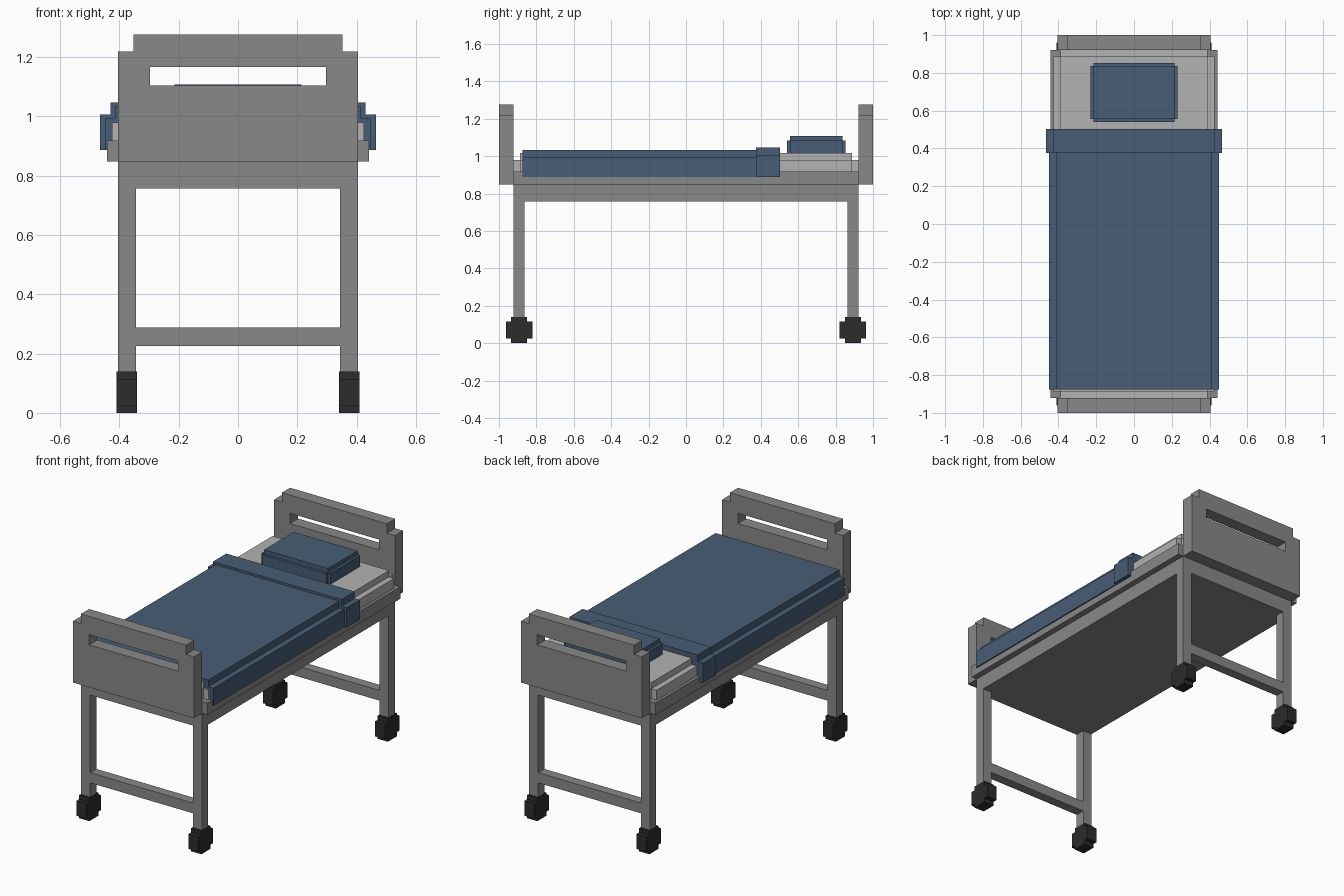
import bpy, bmesh

if "Cube" in bpy.data.objects:
    bpy.data.objects.remove(bpy.data.objects["Cube"])


def material(name, r, g, b):
    m = bpy.data.materials.new(name)
    m.diffuse_color = (r, g, b, 1)
    m.use_nodes = True
    m.node_tree.nodes["Principled BSDF"].inputs["Base Color"].default_value = m.diffuse_color
    return m


STEEL = material("frame_grey", 0.25, 0.25, 0.25)
LINEN = material("mattress_grey", 0.45, 0.45, 0.45)
BLUE = material("blanket_blue", 0.065, 0.11, 0.18)
BLACK = material("rubber_black", 0.025, 0.025, 0.025)

PLACE = {"X": lambda a, b, d: (d, a, b),
         "Y": lambda a, b, d: (a, d, b),
         "Z": lambda a, b, d: (a, b, d)}


def add_prism(bm, pts, lo, hi, axis, half=False):
    """Extrude a counter-clockwise profile; half profiles stay open at x = 0."""
    if axis != "Y":
        pts = pts[::-1]
    f, b = ([bm.verts.new(PLACE[axis](*p, d)) for p in pts] for d in (lo, hi))
    bm.faces.new(f)
    bm.faces.new(b[::-1])
    for i in range(len(pts)):
        j = (i + 1) % len(pts)
        if not (half and pts[i][0] == 0 and pts[j][0] == 0):
            bm.faces.new((f[j], f[i], b[i], b[j]))


def finish(bm, name, mat, mirror=False):
    me = bpy.data.meshes.new(name)
    bm.to_mesh(me)
    bm.free()
    me.materials.append(mat)
    ob = bpy.data.objects.new(name, me)
    bpy.context.collection.objects.link(ob)
    if mirror:
        mod = ob.modifiers.new("mirror", "MIRROR")
        mod.use_clip = True
    return ob


def prism(name, pts, lo, hi, axis, mat, half=False):
    bm = bmesh.new()
    add_prism(bm, pts, lo, hi, axis, half)
    return finish(bm, name, mat, half)


def rect(hx, hy, cx=0, cy=0):
    return [(cx - hx, cy - hy), (cx + hx, cy - hy), (cx + hx, cy + hy), (cx - hx, cy + hy)]


def notched(hx, hy, sx, sy, cx=0, cy=0):
    """Rectangle with a square step cut from each corner."""
    ix, iy = hx - sx, hy - sy
    q = [(hx, -iy), (hx, iy), (ix, iy), (ix, hy), (-ix, hy), (-ix, iy),
         (-hx, iy), (-hx, -iy), (-ix, -iy), (-ix, -hy), (ix, -hy), (ix, -iy)]
    return [(cx + x, cy + y) for x, y in q]


def cushion(name, hx, hy, step, cy, z0, z1, z2, mat):
    """Soft block with stepped corners and a stepped top."""
    bm = bmesh.new()
    add_prism(bm, notched(hx, hy, step, step, 0, cy), z0, z1, "Z")
    add_prism(bm, rect(hx - step, hy - step, 0, cy), z1, z2, "Z")
    return finish(bm, name, mat)


def cover(name, w, z_side, z_top, y0, y1):
    """Stepped cloth draped over the mattress."""
    half = [(0, 1.01), (0.39, 1.01), (0.39, 0.975), (0.425, 0.975), (0.425, 0.887),
            (w, 0.887), (w, z_side), (w - 0.035, z_side), (w - 0.035, z_top), (0, z_top)]
    return prism(name, half, y0, y1, "Y", BLUE, True)


# bed base: narrow lower rail and wider deck
prism("lower_rail", rect(0.405, 0.922), 0.757, 0.847, "Z", STEEL)
prism("bed_deck", rect(0.442, 0.922), 0.847, 0.919, "Z", STEEL)

# end boards with handle slot, and leg frames with crossbar
board = [(0, 0.847), (0.405, 0.847), (0.405, 1.219), (0.352, 1.219), (0.352, 1.276),
         (0, 1.276), (0, 1.166), (0.297, 1.166), (0.297, 1.104), (0, 1.104)]
legs = [(0, 0.226), (0.344, 0.226), (0.344, 0.1), (0.405, 0.1), (0.405, 0.757),
        (0.344, 0.757), (0.344, 0.288), (0, 0.288)]
for end, s in (("foot", -1), ("head", 1)):
    prism(end + "_board", board, *sorted((s * 0.922, s * 1.0)), "Y", STEEL, True)
    prism(end + "_legs", legs, *sorted((s * 0.863, s * 0.922)), "Y", STEEL, True)
    # stepped block casters
    for side, t in (("left", -1), ("right", 1)):
        prism(f"{end}_{side}_caster", notched(0.07, 0.07, 0.027, 0.025, s * 0.892, 0.07),
              *sorted((t * 0.341, t * 0.409)), "X", BLACK)

# bedding
cushion("mattress", 0.425, 0.922, 0.035, 0, 0.919, 0.979, 1.017, LINEN)
cushion("pillow", 0.23, 0.157, 0.016, 0.696, 1.017, 1.083, 1.108, BLUE)
cover("blanket", 0.449, 0.993, 1.033, -0.875, 0.378)
cover("blanket_fold", 0.465, 1.006, 1.047, 0.375, 0.502)
